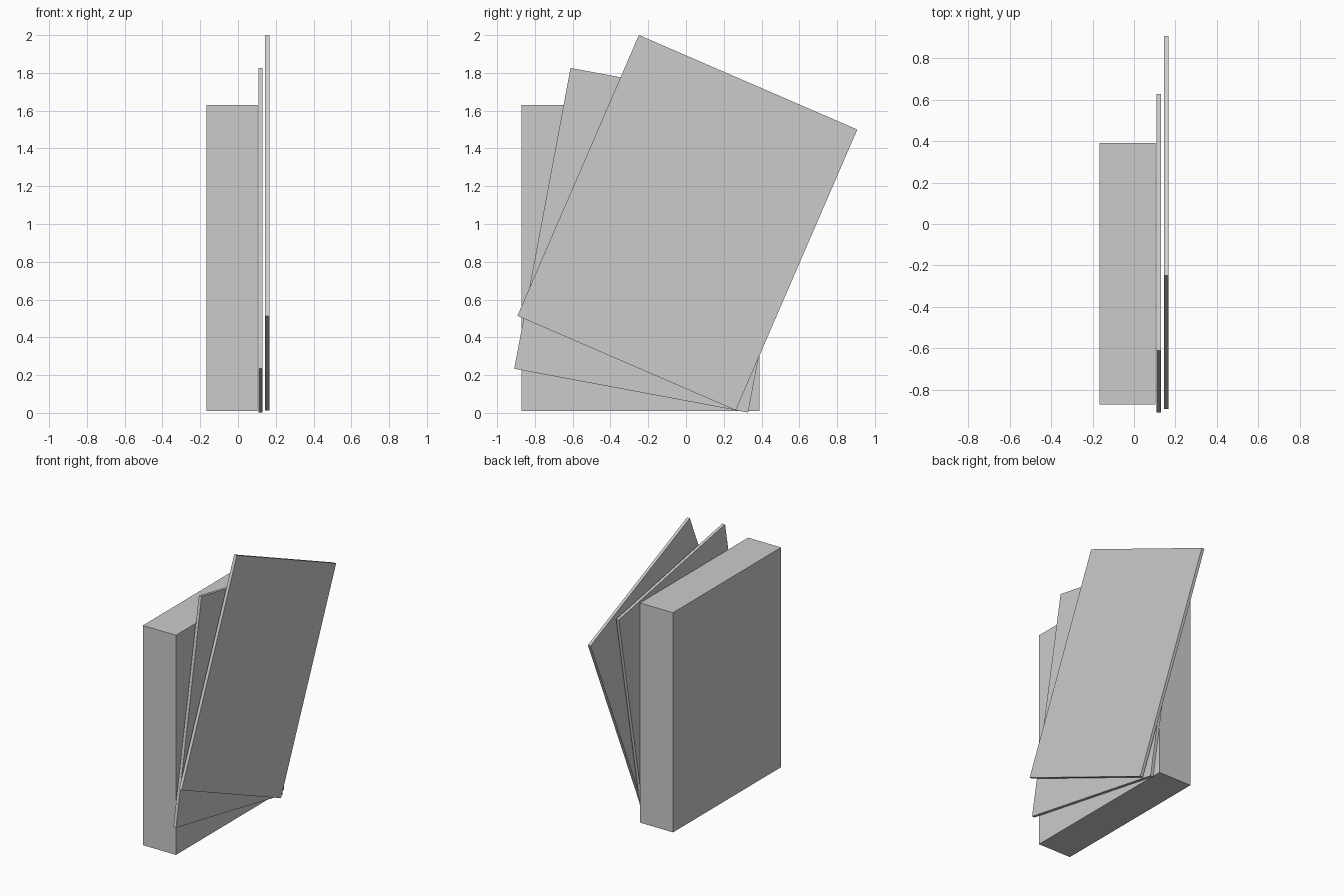
import bpy
from math import radians

if "Cube" in bpy.data.objects:
    bpy.data.objects.remove(bpy.data.objects["Cube"])

WIDTH, HEIGHT = 1.26, 1.62


def slab(name, x0, x1, y, z, lean):
    """Upright rectangular slab between x0 and x1, leaning about the x axis."""
    bpy.ops.mesh.primitive_cube_add(size=1, location=((x0 + x1) / 2, y, z))
    ob = bpy.context.object
    ob.name = name
    ob.scale = (x1 - x0, WIDTH, HEIGHT)
    ob.rotation_euler = (radians(-lean), 0, 0)
    bpy.ops.object.transform_apply(location=False, rotation=True, scale=True)
    return ob


# Thick upright stack
slab("card_stack", -0.167, 0.103, -0.24, 0.821, 0)

# Two thin cards fanned out beside it
slab("middle_card", 0.109, 0.131, -0.141, 0.914, 10.6)
slab("outer_card", 0.144, 0.166, 0.007, 1.007, 23.4)
